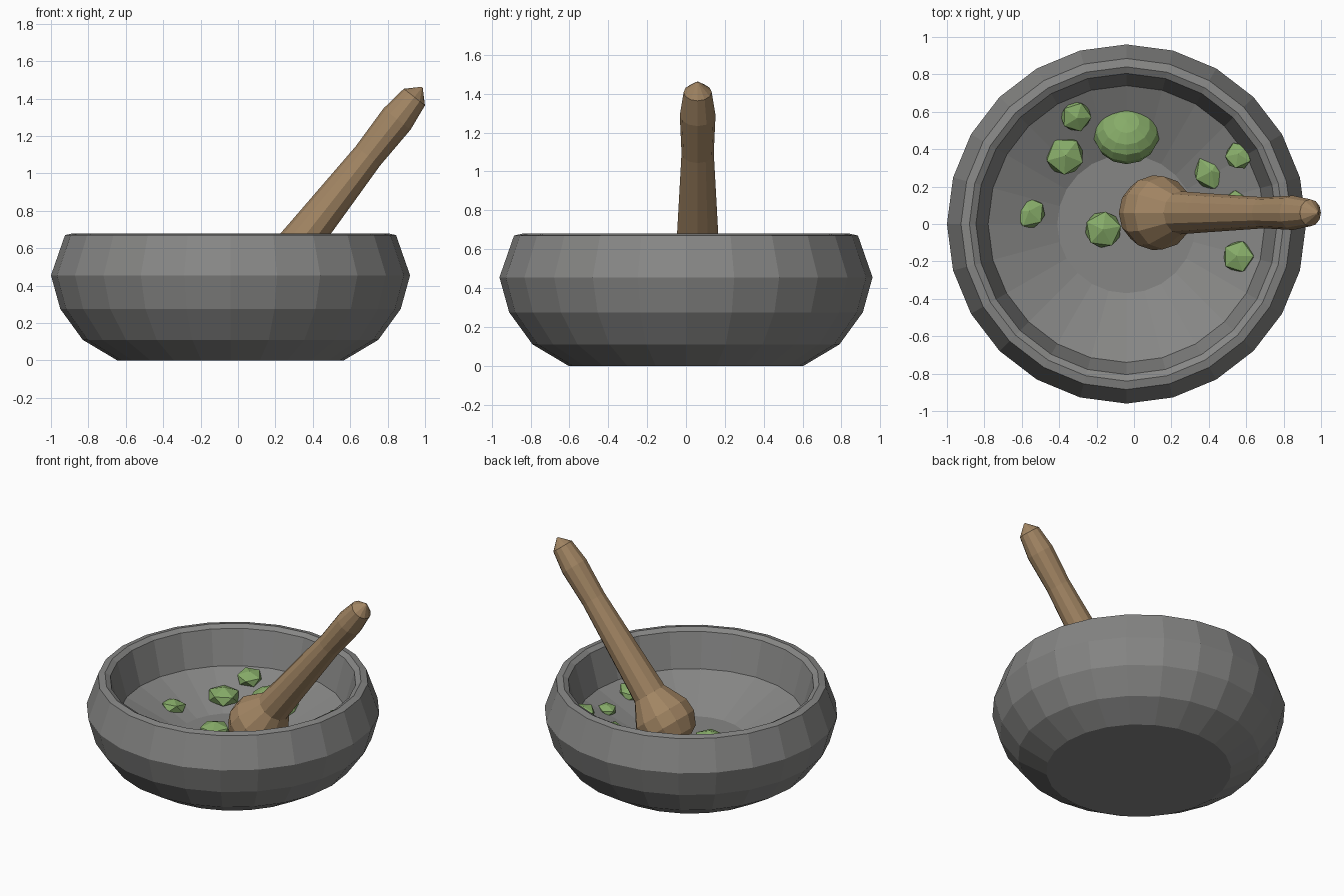
import bpy
import bmesh
from math import sin, cos, pi, radians

cube = bpy.data.objects.get("Cube")
if cube:
    bpy.data.objects.remove(cube)


def material(name, rgb):
    mat = bpy.data.materials.new(name)
    mat.use_nodes = True
    mat.diffuse_color = (*rgb, 1)
    mat.node_tree.nodes["Principled BSDF"].inputs["Base Color"].default_value = (*rgb, 1)
    return mat


def finish(name, bm, mat, location, rotation=(0, 0, 0), scale=(1, 1, 1)):
    """Turn a bmesh into a placed, flat-shaded object."""
    bmesh.ops.recalc_face_normals(bm, faces=bm.faces[:])
    mesh = bpy.data.meshes.new(name)
    bm.to_mesh(mesh)
    bm.free()
    mesh.materials.append(mat)
    obj = bpy.data.objects.new(name, mesh)
    obj.location, obj.rotation_euler, obj.scale = location, rotation, scale
    bpy.context.collection.objects.link(obj)
    return obj


def lathe(name, profile, sides, mat, location, rotation=(0, 0, 0)):
    """Revolve (radius, height) points about z and close both ends."""
    bm = bmesh.new()
    rings = [[bm.verts.new((r * cos(2 * pi * i / sides), r * sin(2 * pi * i / sides), z))
              for i in range(sides)] for r, z in profile]
    for low, high in zip(rings, rings[1:]):
        for i in range(sides):
            j = (i + 1) % sides
            bm.faces.new((low[i], low[j], high[j], high[i]))
    bm.faces.new(rings[0])
    bm.faces.new(rings[-1])
    bmesh.ops.remove_doubles(bm, verts=bm.verts[:], dist=0.0001)
    return finish(name, bm, mat, location, rotation)


stone = material("grey stone", (0.24, 0.24, 0.235))
wood = material("brown wood", (0.36, 0.235, 0.125))
leaf = material("herb green", (0.24, 0.41, 0.14))

# Mortar: outer wall, bevelled rim, inner wall and sunken floor
lathe("mortar_bowl", [(0.605, 0), (0.79, 0.11), (0.91, 0.275), (0.96, 0.455),
                      (0.885, 0.67), (0.84, 0.68), (0.805, 0.66),
                      (0.74, 0.42), (0.37, 0.25)], 24, stone, (-0.04, 0, 0))

# Pestle: rounded head, slender waist, swollen grip and pointed tip
lathe("pestle", [(0.08, -1.5), (0.16, -1.45), (0.2, -1.36), (0.195, -1.27),
                 (0.115, -1.12), (0.106, -0.93), (0.083, -0.4), (0.092, -0.15),
                 (0.072, 0), (0.005, 0.066)], 12, wood,
      (0.943, 0.06, 1.408), (0, radians(38.3), 0))

# Large herb bud, tilted against the bowl wall
bm = bmesh.new()
bmesh.ops.create_uvsphere(bm, u_segments=14, v_segments=8, radius=1)
finish("large_herb_bud", bm, leaf, (-0.04, 0.485, 0.29),
       (radians(-30), 0, 0), (0.178, 0.175, 0.13))

# Small faceted herb pieces: x, y, z, radius
pieces = [(-0.31, 0.575, 0.39, 0.09), (-0.37, 0.365, 0.32, 0.113),
          (-0.56, 0.06, 0.31, 0.093), (-0.165, -0.03, 0.28, 0.108),
          (0.415, 0.28, 0.3, 0.105), (0.56, 0.365, 0.43, 0.08),
          (0.545, 0.12, 0.36, 0.065), (0.56, -0.175, 0.37, 0.095)]
for n, (x, y, z, r) in enumerate(pieces):
    bm = bmesh.new()
    bmesh.ops.create_icosphere(bm, subdivisions=1, radius=r)
    tilt = 0.35 if x * x + y * y > 0.3 else 0.1
    finish(f"herb_piece_{n + 1}", bm, leaf, (x, y, z),
           (tilt * y, -tilt * x, n * 0.9), (1, 1, 0.55))
